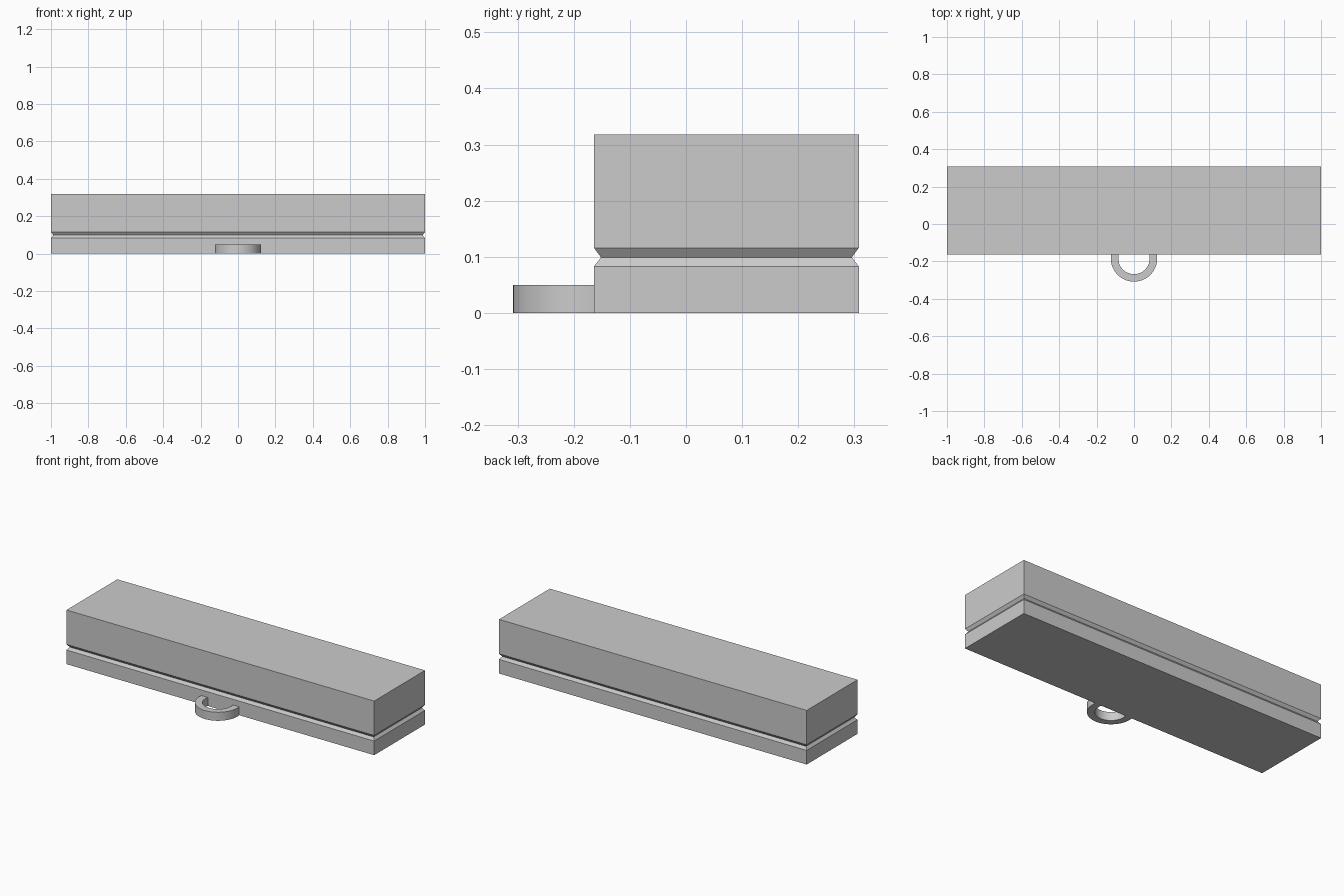
import bpy, bmesh, math

cube = bpy.data.objects.get("Cube")
if cube:
    bpy.data.objects.remove(cube, do_unlink=True)

grey = bpy.data.materials.new("light grey")
grey.use_nodes = True
grey.diffuse_color = (0.6, 0.6, 0.6, 1)
grey.node_tree.nodes["Principled BSDF"].inputs["Base Color"].default_value = (0.6, 0.6, 0.6, 1)

FRONT, BACK = -0.164, 0.308


def finish(bm, name):
    bmesh.ops.recalc_face_normals(bm, faces=bm.faces)
    mesh = bpy.data.meshes.new(name)
    bm.to_mesh(mesh)
    bm.free()
    mesh.materials.append(grey)
    obj = bpy.data.objects.new(name, mesh)
    bpy.context.collection.objects.link(obj)
    return obj


# Case body: stacked rectangles with a V groove between base and lid
bm = bmesh.new()
rings = []
for z, inset in [(0, 0), (0.083, 0), (0.099, 0.0125), (0.116, 0), (0.318, 0)]:
    x, y0, y1 = 1 - inset, FRONT + inset, BACK - inset
    rings.append([bm.verts.new((px, py, z))
                  for px, py in [(-x, y0), (x, y0), (x, y1), (-x, y1)]])
for low, high in zip(rings, rings[1:]):
    for i in range(4):
        j = (i + 1) % 4
        bm.faces.new((low[i], low[j], high[j], high[i]))
bm.faces.new(rings[0])
bm.faces.new(rings[-1])
finish(bm, "grooved_case")

# Loop on the front: an arc that ends flush against the case
bm = bmesh.new()
CENTRE, HEIGHT, STEPS = -0.184, 0.05, 40
sections = []
for i in range(STEPS + 1):
    corners = []
    for radius in (0.124, 0.084):
        rise = math.asin((FRONT - CENTRE) / radius)
        a = math.pi - rise + (math.pi + 2 * rise) * i / STEPS
        x, y = radius * math.cos(a), CENTRE + radius * math.sin(a)
        corners.append([bm.verts.new((x, y, z)) for z in (0, HEIGHT)])
    (a0, a1), (b0, b1) = corners
    sections.append([a0, a1, b1, b0])
for s, t in zip(sections, sections[1:]):
    for i in range(4):
        j = (i + 1) % 4
        bm.faces.new((s[i], s[j], t[j], t[i]))
bm.faces.new(sections[0])
bm.faces.new(sections[-1])
loop = finish(bm, "front_loop")

bpy.ops.object.select_all(action='DESELECT')
loop.select_set(True)
bpy.context.view_layer.objects.active = loop
bpy.ops.object.shade_smooth_by_angle(angle=math.radians(30))
